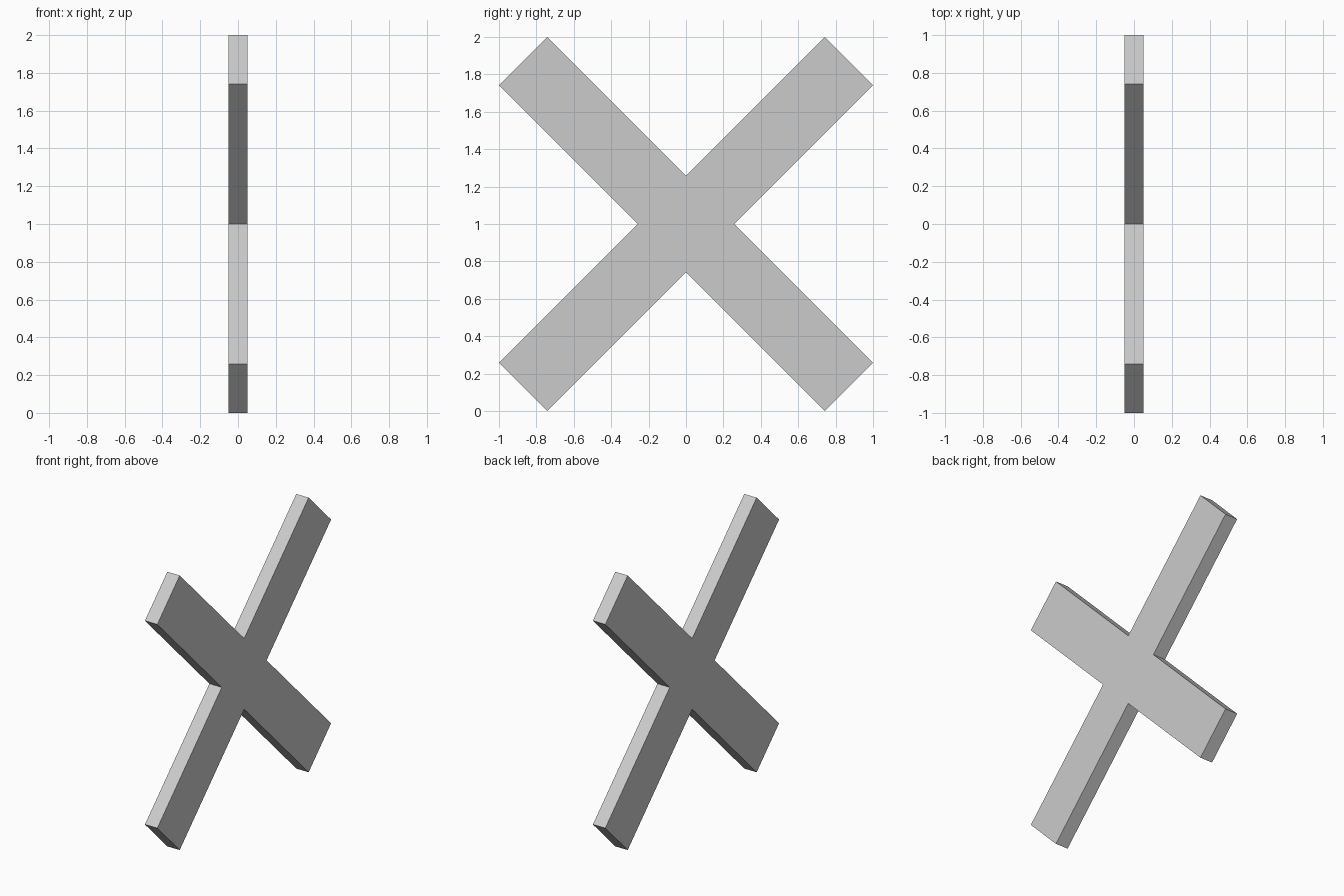
import bpy, bmesh

if "Cube" in bpy.data.objects:
    bpy.data.objects.remove(bpy.data.objects["Cube"])

NOTCH = 0.258      # distance from centre to each inner corner
THICK = 0.1        # plate thickness along x
CENTRE_Z = 1.0

# One quarter of the outline: inner corner, then the two corners of an arm end
quarter = [(NOTCH, 0), (1, 1 - NOTCH), (1 - NOTCH, 1)]

# Turn the quarter four times to get the whole diagonal cross
outline = []
for _ in range(4):
    outline += quarter
    quarter = [(-z, y) for y, z in quarter]

# Extrude the outline into a plate
bm = bmesh.new()
face = bm.faces.new([bm.verts.new((-THICK / 2, y, z)) for y, z in outline])
result = bmesh.ops.extrude_face_region(bm, geom=[face], use_keep_orig=True)
moved = [g for g in result["geom"] if isinstance(g, bmesh.types.BMVert)]
bmesh.ops.translate(bm, verts=moved, vec=(THICK, 0, 0))
bmesh.ops.recalc_face_normals(bm, faces=bm.faces)

mesh = bpy.data.meshes.new("diagonal_cross")
bm.to_mesh(mesh)
bm.free()
cross = bpy.data.objects.new("diagonal_cross", mesh)
cross.location.z = CENTRE_Z
bpy.context.collection.objects.link(cross)
